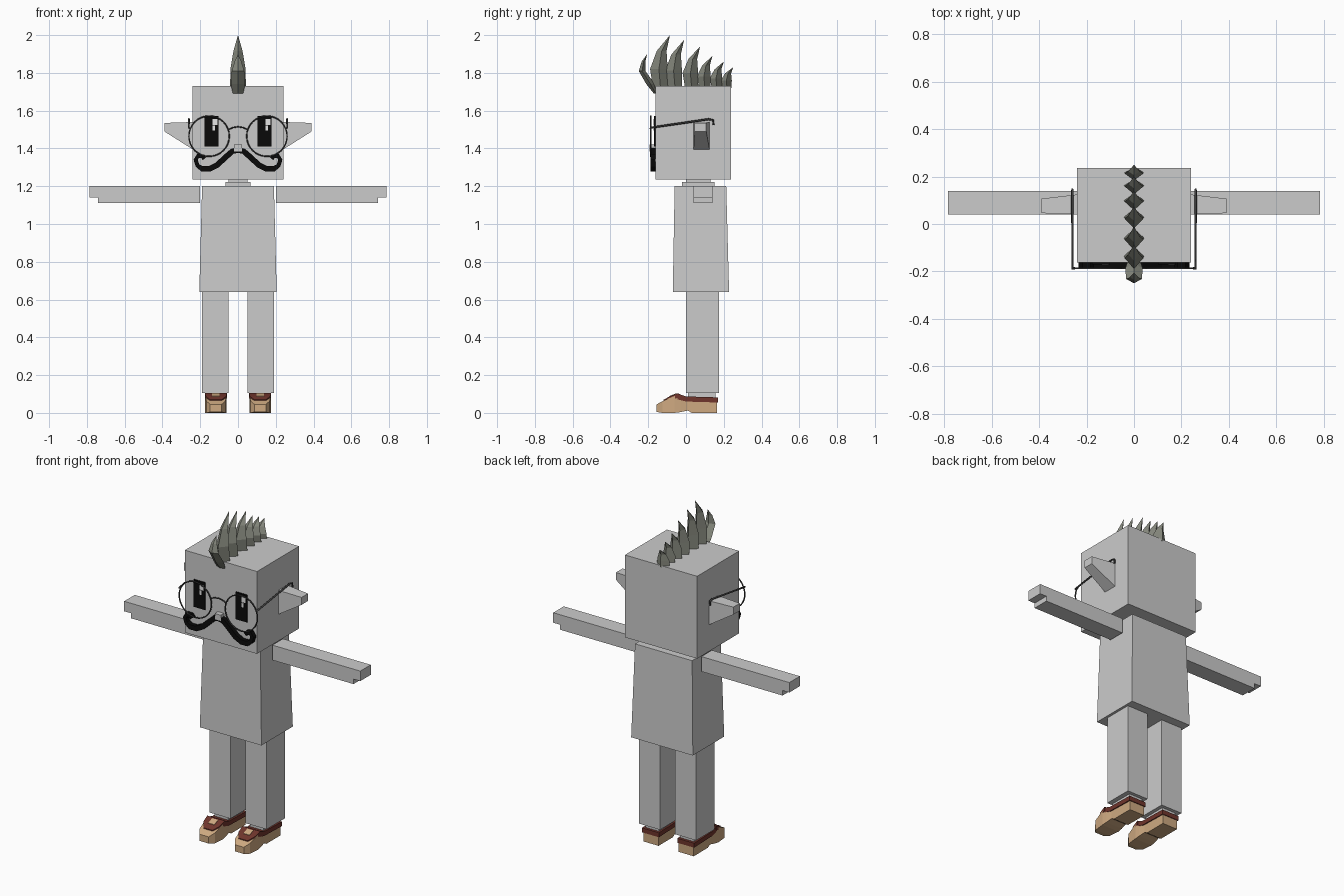
import bpy, bmesh, math
from mathutils import Vector

cube = bpy.data.objects.get("Cube")
if cube:
    bpy.data.objects.remove(cube, do_unlink=True)


def material(name, r, g, b):
    m = bpy.data.materials.new(name)
    m.use_nodes = True
    m.diffuse_color = (r, g, b, 1)
    node = m.node_tree.nodes["Principled BSDF"]
    node.inputs["Base Color"].default_value = (r, g, b, 1)
    node.inputs["Roughness"].default_value = 0.8
    return m


GREY = material("body grey", 0.6, 0.6, 0.6)
HAIR = material("hair grey", 0.23, 0.24, 0.2)
BLACK = material("black", 0.003, 0.003, 0.003)
METAL = material("dark metal", 0.05, 0.05, 0.05)
TAN = material("tan leather", 0.62, 0.4, 0.22)
RED = material("red brown leather", 0.16, 0.035, 0.025)
WHITE = material("white", 0.8, 0.8, 0.8)


def loft(name, mat, rings):
    """Skin a list of equal-length rings and cap both ends."""
    bm = bmesh.new()
    loops = [[bm.verts.new(p) for p in ring] for ring in rings]
    n = len(loops[0])
    for a, b in zip(loops, loops[1:]):
        for i in range(n):
            j = (i + 1) % n
            bm.faces.new((a[i], a[j], b[j], b[i]))
    bm.faces.new(loops[0])
    bm.faces.new(loops[-1])
    bmesh.ops.remove_doubles(bm, verts=bm.verts, dist=0.0002)
    bmesh.ops.recalc_face_normals(bm, faces=bm.faces)
    me = bpy.data.meshes.new(name)
    bm.to_mesh(me)
    bm.free()
    me.materials.append(mat)
    ob = bpy.data.objects.new(name, me)
    bpy.context.collection.objects.link(ob)
    return ob


def rect_z(x0, x1, y0, y1, z):
    return [(x0, y0, z), (x1, y0, z), (x1, y1, z), (x0, y1, z)]


def rect_x(x, y0, y1, z0, z1):
    return [(x, y0, z0), (x, y1, z0), (x, y1, z1), (x, y0, z1)]


def rect_y(x, half, y, z0, z1):
    return [(x - half, y, z0), (x + half, y, z0), (x + half, y, z1), (x - half, y, z1)]


def box(name, mat, x0, x1, y0, y1, z0, z1):
    return loft(name, mat, [rect_z(x0, x1, y0, y1, z) for z in (z0, z1)])


def wire(name, points, radius, closed=False):
    cu = bpy.data.curves.new(name, "CURVE")
    cu.dimensions = "3D"
    cu.bevel_depth = radius
    cu.bevel_resolution = 1
    cu.use_fill_caps = True
    sp = cu.splines.new("POLY")
    sp.points.add(len(points) - 1)
    for p, co in zip(sp.points, points):
        p.co = (*co, 1)
    sp.use_cyclic_u = closed
    cu.materials.append(METAL)
    ob = bpy.data.objects.new(name, cu)
    bpy.context.collection.objects.link(ob)


# Head, neck and tapered torso
box("head", GREY, -0.24, 0.24, -0.162, 0.237, 1.235, 1.73)
box("upper_neck", GREY, -0.05, 0.05, -0.0, 0.13, 1.215, 1.24)
box("lower_neck", GREY, -0.065, 0.065, -0.02, 0.15, 1.195, 1.222)
loft("torso", GREY, [rect_z(-0.205, 0.205, -0.07, 0.228, 0.64),
                     rect_z(-0.19, 0.19, -0.06, 0.213, 1.2)])
box("nose", GREY, -0.02, 0.02, -0.192, -0.16, 1.385, 1.42)

# Hair crest: curved blades with a diamond cross-section


def blade(name, sections):
    loft(name, HAIR, [[(0, f, z), (w, (f + b) / 2, z), (0, b, z), (-w, (f + b) / 2, z)]
                      for f, b, z, w in sections])


blade("hair_front", [(-0.17, -0.15, 1.69, 0.028), (-0.21, -0.165, 1.74, 0.037),
                     (-0.25, -0.215, 1.81, 0.033), (-0.235, -0.215, 1.86, 0.018),
                     (-0.205, -0.205, 1.9, 0)])
tips = [(-0.085, 2.0), (-0.01, 1.975), (0.075, 1.94), (0.14, 1.89), (0.2, 1.86), (0.25, 1.83)]
for i, (y, z) in enumerate(tips):
    h = z - 1.72
    s = math.sqrt(h / 0.28)
    blade(f"hair_spike_{i + 1}", [
        (y - 0.09 * s, y - 0.01, 1.72, 0.042),
        (y - 0.105 * s, y - 0.012 * s, 1.72 + 0.36 * h, 0.04),
        (y - 0.07 * s, y - 0.018 * s, 1.72 + 0.7 * h, 0.024),
        (y, y, z, 0)])

for side, s in (("left", 1), ("right", -1)):
    # Arm with a stepped hand end
    loft(side + "_arm", GREY, [rect_x(s * x, 0.04, 0.14, z, 1.2) for x, z in
                               ((0.2, 1.11), (0.74, 1.11), (0.7405, 1.14), (0.785, 1.14))])
    # Ear
    loft(side + "_ear", GREY, [rect_x(s * 0.235, 0.04, 0.125, 1.392, 1.54),
                               rect_x(s * 0.39, 0.046, 0.107, 1.49, 1.535)])
    # Leg and ankle
    box(side + "_leg", GREY, s * 0.05, s * 0.19, 0, 0.175, 0.105, 0.64)
    c = s * 0.117
    box(side + "_ankle", GREY, c - 0.045, c + 0.045, 0.01, 0.155, 0.07, 0.106)

    # Shoe
    loft(side + "_shoe", TAN, [rect_y(c, w, y, b, t) for y, w, b, t in (
        (-0.155, 0.03, 0.005, 0.045), (-0.125, 0.05, 0, 0.062), (-0.06, 0.057, 0, 0.09),
        (-0.03, 0.055, 0.004, 0.092), (0.01, 0.05, 0.012, 0.078), (0.03, 0.05, 0, 0.07),
        (0.165, 0.05, 0, 0.07))])
    loft(side + "_shoe_collar", RED, [rect_y(c, 0.056, y, b, t) for y, b, t in (
        (-0.045, 0.072, 0.103), (0.0, 0.06, 0.087), (0.17, 0.055, 0.082))])
    loft(side + "_shoe_instep", RED, [rect_y(c, w, y, b, t) for y, w, b, t in (
        (-0.118, 0.03, 0.06, 0.07), (-0.085, 0.054, 0.068, 0.088),
        (-0.04, 0.059, 0.08, 0.105))])
    loft(side + "_shoe_tongue", TAN, [rect_y(c, 0.02, y, t - 0.008, t) for y, t in (
        (-0.087, 0.09), (-0.05, 0.104))])

    # Eye with two highlight plates
    e = s * 0.14
    box(side + "_eye", BLACK, e - 0.038, e + 0.038, -0.17, -0.162, 1.41, 1.573)
    h = e + 0.005
    box(side + "_eye_highlight", WHITE, h, h + 0.027, -0.173, -0.169, 1.525, 1.557)
    box(side + "_eye_glint", WHITE, h, h + 0.014, -0.173, -0.169, 1.495, 1.522)

    # Moustache half: a flat ribbon with a curled end
    path = [Vector((s * x, z)) for x, z in (
        (0, 1.392), (0.03, 1.385), (0.07, 1.35), (0.11, 1.312), (0.15, 1.292), (0.19, 1.292),
        (0.215, 1.31), (0.224, 1.34), (0.212, 1.36), (0.188, 1.358), (0.178, 1.345))]
    rings = []
    for i, p in enumerate(path):
        d = (path[min(i + 1, len(path) - 1)] - path[max(i - 1, 0)]).normalized()
        if i == 0:
            d = Vector((s, 0))
        n = Vector((-d.y, d.x)) * (0.015 if i < 6 else 0.011)
        a, b = p + n, p - n
        rings.append([(a.x, -0.188, a.y), (b.x, -0.188, b.y),
                      (b.x, -0.161, b.y), (a.x, -0.161, a.y)])
    loft(side + "_moustache", BLACK, rings)

    # Round spectacle rim and hooked temple
    ring = [(s * 0.153 + 0.107 * math.cos(k * math.tau / 32), -0.187,
             1.465 + 0.107 * math.sin(k * math.tau / 32)) for k in range(32)]
    wire(side + "_glasses_rim", ring, 0.004, True)
    wire(side + "_glasses_temple", [(s * x, y, z) for x, y, z in (
        (0.25, -0.187, 1.505), (0.26, -0.187, 1.51), (0.26, 0.02, 1.54), (0.26, 0.12, 1.555),
        (0.26, 0.143, 1.55), (0.26, 0.145, 1.525))], 0.0055)

# Spectacle bridge
wire("glasses_bridge", [(x, -0.187, 1.515 - 6 * x * x) for x in
                        (-0.052, -0.03, 0, 0.03, 0.052)], 0.004)
